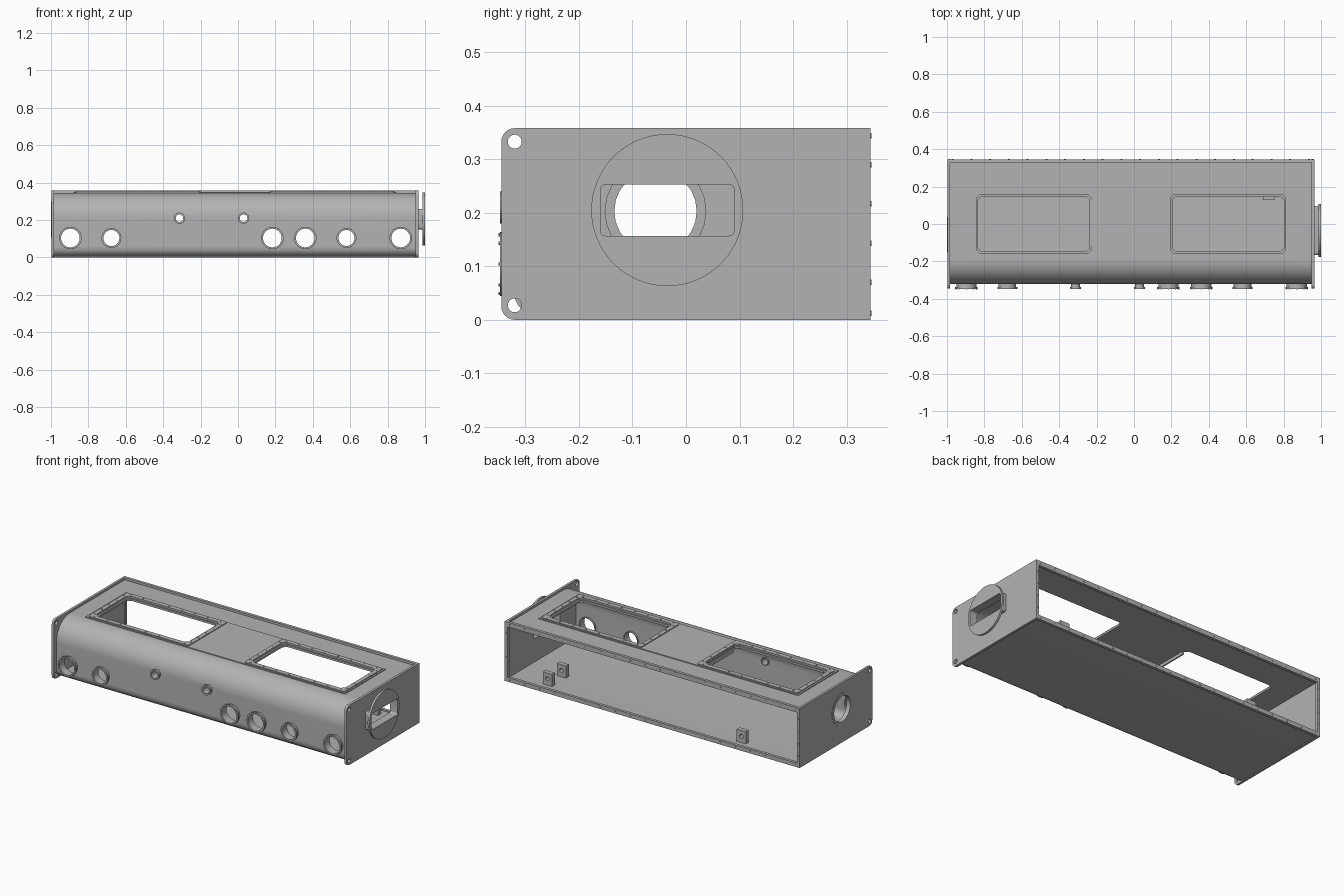
import bpy, bmesh, math
from mathutils import Vector

cube = bpy.data.objects.get("Cube")
if cube:
    bpy.data.objects.remove(cube, do_unlink=True)

steel = bpy.data.materials.new("plain_grey")
steel.use_nodes = True
GREY = (0.45, 0.45, 0.45, 1)
steel.diffuse_color = GREY
steel.node_tree.nodes["Principled BSDF"].inputs["Base Color"].default_value = GREY

# Axis maps: (a, b) in the section plane, d along the remaining axis
MAPS = {"x": lambda a, b, d: Vector((d, a, b)),
        "y": lambda a, b, d: Vector((a, d, b)),
        "z": lambda a, b, d: Vector((a, b, d))}
parts = []


def finish(name, bm):
    bmesh.ops.recalc_face_normals(bm, faces=bm.faces)
    mesh = bpy.data.meshes.new(name)
    bm.to_mesh(mesh)
    bm.free()
    mesh.materials.append(steel)
    ob = bpy.data.objects.new(name, mesh)
    bpy.context.collection.objects.link(ob)
    parts.append(ob)
    return ob


def add_prism(bm, pts, axis, d0, d1):
    put = MAPS[axis]
    lo = [bm.verts.new(put(a, b, d0)) for a, b in pts]
    hi = [bm.verts.new(put(a, b, d1)) for a, b in pts]
    n = len(pts)
    bm.faces.new(lo)
    bm.faces.new(hi[::-1])
    for i in range(n):
        j = (i + 1) % n
        bm.faces.new((lo[i], hi[i], hi[j], lo[j]))


def prism(name, pts, axis, d0, d1):
    bm = bmesh.new()
    add_prism(bm, pts, axis, d0, d1)
    return finish(name, bm)


def arc(a, b, r, start, end, n):
    return [(a + r * math.cos(math.radians(start + (end - start) * i / n)),
             b + r * math.sin(math.radians(start + (end - start) * i / n))) for i in range(n + 1)]


def circle(a, b, r, n=32):
    return arc(a, b, r, 0, 360, n)[:-1]


def rounded(a, b, w, h, r, n=5):
    """Rounded rectangle from half sizes."""
    out = []
    for sx, sy, s in ((1, 1, 0), (-1, 1, 90), (-1, -1, 180), (1, -1, 270)):
        out += arc(a + sx * (w - r), b + sy * (h - r), r, s, s + 90, n)
    return out


def rect(a, b, w, h):
    return [(a - w, b - h), (a + w, b - h), (a + w, b + h), (a - w, b + h)]


def lathe(name, profile, axis, a, b, n=32):
    """Closed ring: profile of (radius, depth) turned about an axis."""
    bm = bmesh.new()
    put = MAPS[axis]
    rings = [[bm.verts.new(put(u, v, d)) for u, v in circle(a, b, r, n)] for r, d in profile]
    for k, ring in enumerate(rings):
        nxt = rings[(k + 1) % len(rings)]
        for i in range(n):
            j = (i + 1) % n
            bm.faces.new((ring[i], ring[j], nxt[j], nxt[i]))
    return finish(name, bm)


def cut(ob, *cutters):
    """Subtract prisms given as (points, axis, start, end)."""
    tools = []
    for c in cutters:
        tool = prism("cutter", *c)
        parts.remove(tool)
        tool.hide_render = True
        tools.append(tool)
        m = ob.modifiers.new("cut", "BOOLEAN")
        m.operation, m.solver, m.object = "DIFFERENCE", "EXACT", tool
    dg = bpy.context.evaluated_depsgraph_get()
    mesh = bpy.data.meshes.new_from_object(ob.evaluated_get(dg))
    ob.modifiers.clear()
    ob.data = mesh
    for t in tools:
        bpy.data.objects.remove(t, do_unlink=True)


def bolts(name, spots, axis, d0, d1, r=0.005):
    bm = bmesh.new()
    for a, b in spots:
        add_prism(bm, circle(a, b, r, 8), axis, d0, d1)
    return finish(name, bm)


def spread(lo, hi, n):
    return [lo + (hi - lo) * i / (n - 1) for i in range(n)]


BACK, FRONT, TOP, HEIGHT = 0.345, -0.322, 0.345, 0.358
HATCHES = {"right": -0.535, "left": 0.503}
LARGE = {-0.896: 0.06, -0.677: 0.053, 0.184: 0.06, 0.36: 0.06, 0.58: 0.053, 0.87: 0.06}
SMALL = (-0.313, 0.03)
PORT_Z, SMALL_Z = 0.104, 0.21


# Curved housing shell, open at the back
def section(t):
    R, r = 0.13, 0.05
    return ([(BACK - 0.005, TOP - t)] + arc(FRONT + R, TOP - R, R - t, 90, 180, 14)
            + arc(FRONT + r, 0.005 + r, r - t, 180, 270, 8) + [(BACK - 0.005, 0.005 + t)])


shell = prism("housing_shell", section(0) + section(0.012)[::-1], "x", -0.99, 0.955)
port_cuts = [(circle(x, PORT_Z, r - 0.01), "y", -0.4, -0.2) for x, r in LARGE.items()]
port_cuts += [(circle(x, SMALL_Z, 0.02), "y", -0.4, -0.2) for x in SMALL]
hatch_cuts = [(rounded(x, 0, 0.298, 0.148, 0.02, 1), "z", 0.25, 0.4) for x in HATCHES.values()]
cut(shell, *port_cuts, *hatch_cuts)

# Raised pad on top and bolted hatch frames
pad = prism("top_pad", rect(-0.017, 0, 0.863, 0.192), "z", TOP - 0.004, 0.35)
cut(pad, *[(rounded(x, 0, 0.308, 0.157, 0.02, 1), "z", 0.3, 0.4) for x in HATCHES.values()])
for side, x in HATCHES.items():
    frame = prism(side + "_hatch_frame", rounded(x, 0, 0.334, 0.185, 0.012), "z", 0.348, 0.355)
    cut(frame, (rounded(x, 0, 0.308, 0.157, 0.02, 1), "z", 0.3, 0.4))
    spots = [(u, s * 0.171) for u in spread(x - 0.3, x + 0.3, 8) for s in (-1, 1)]
    spots += [(x + s * 0.321, v) for v in spread(-0.14, 0.14, 5) for s in (-1, 1)]
    bolts(side + "_hatch_bolts", spots, "z", 0.35, 0.357)
prism("hatch_stop", rect(-0.231, 0.005, 0.004, 0.125), "z", 0.315, 0.35)

# Front ports: necks with lips, the large ones bolted
for k, (x, r) in enumerate(LARGE.items()):
    hole = r - 0.01
    lathe(f"port_{k + 1}", [(hole, -0.3), (r - 0.006, -0.3), (r - 0.006, -0.338),
                            (r, -0.338), (r, -0.348), (hole, -0.348)], "y", x, PORT_Z)
    if r > 0.055:
        bolts(f"port_bolts_{k + 1}", circle(x, PORT_Z, r - 0.005, 8), "y", -0.35, -0.34, 0.003)
for k, x in enumerate(SMALL):
    lathe(f"small_port_{k + 1}", [(0.02, -0.3), (0.024, -0.3), (0.024, -0.338),
                                  (0.03, -0.338), (0.03, -0.348), (0.02, -0.348)],
          "y", x, SMALL_Z, 24)

# End plates with rounded, drilled front corners
R = 0.025
outline = ([(BACK, 0), (BACK, HEIGHT)] + arc(-0.345 + R, HEIGHT - R, R, 90, 180, 6)
           + arc(-0.345 + R, R, R, 180, 270, 6))
drill = [(circle(-0.32, z, 0.013, 20), "x", -1.1, 1.1) for z in (0.027, HEIGHT - 0.025)]
slot = (rounded(-0.035, 0.205, 0.125, 0.048, 0.01), "x", 0.9, 1.1)
right_plate = prism("right_end_plate", outline, "x", -0.998, -0.984)
cut(right_plate, *drill, (circle(-0.057, 0.203, 0.077, 24), "x", -1.1, -0.9))
left_plate = prism("left_end_plate", outline, "x", 0.95, 0.965)
cut(left_plate, *drill, slot)
lathe("right_end_ring", [(0.077, -0.975), (0.095, -0.975), (0.095, -1.0), (0.077, -1.0)],
      "x", -0.057, 0.203, 24)

# Slotted round flange on its rectangular neck
neck = prism("flange_neck", rounded(-0.035, 0.205, 0.132, 0.055, 0.014), "x", 0.96, 0.99)
cut(neck, slot)
disc = prism("round_flange", circle(-0.035, 0.205, 0.142, 64), "x", 0.987, 1.0)
cut(disc, slot)

# Bolted rim around the open back
rim = prism("back_rim", rect(-0.017, HEIGHT / 2, 0.98, HEIGHT / 2), "y", 0.328, BACK)
cut(rim, (rect(-0.017, 0.177, 0.962, 0.152), "y", 0.2, 0.5))
spots = [(x, z) for x in spread(-0.97, 0.935, 20) for z in (0.012, HEIGHT - 0.014)]
spots += [(x, z) for x in (-0.988, 0.954) for z in spread(0.07, 0.29, 4)]
bolts("back_rim_bolts", spots, "y", 0.34, 0.347)

# Drilled mounting lugs on the floor
for k, (x, y) in enumerate(((0.72, 0.142), (0.72, 0.275), (-0.57, 0.275))):
    lug = prism(f"floor_lug_{k + 1}", rect(x, 0.05, 0.03, 0.04), "y", y - 0.014, y + 0.014)
    cut(lug, (circle(x, 0.055, 0.012, 16), "y", y - 0.1, y + 0.1))

# Smooth the curved faces, keep edges crisp
bpy.ops.object.select_all(action="DESELECT")
for ob in parts:
    ob.select_set(True)
bpy.context.view_layer.objects.active = shell
bpy.ops.object.shade_smooth_by_angle(angle=math.radians(30))
